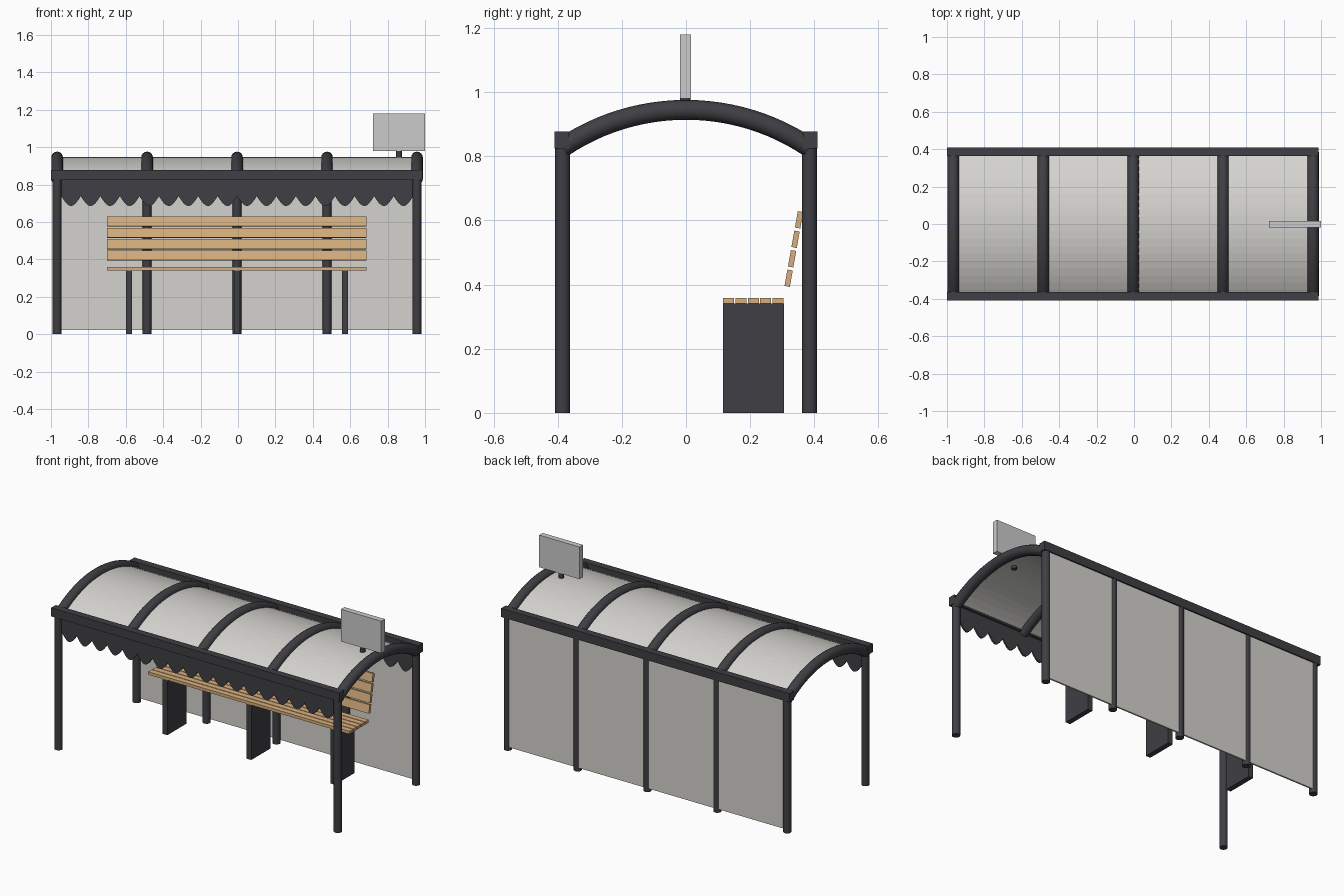
import bpy, bmesh, math

if "Cube" in bpy.data.objects:
    bpy.data.objects.remove(bpy.data.objects["Cube"])

def mat(name, rgb):
    m = bpy.data.materials.new(name)
    m.diffuse_color = (*rgb, 1)
    m.use_nodes = True
    m.node_tree.nodes["Principled BSDF"].inputs["Base Color"].default_value = m.diffuse_color
    return m

DARK = mat("dark_metal", (0.05, 0.05, 0.058))
WOOD = mat("wood", (0.68, 0.43, 0.21))
PANEL = mat("panel", (0.66, 0.65, 0.62))
CX = -0.005                      # centre of the shelter frame
POSTS = [CX + 0.481 * i for i in (-2, -1, 0, 1, 2)]
R, CZ = 0.69, 0.255              # roof arc radius and centre height

def finish(name, bm, m, smooth=False):
    bmesh.ops.recalc_face_normals(bm, faces=bm.faces)
    me = bpy.data.meshes.new(name)
    bm.to_mesh(me)
    bm.free()
    ob = bpy.data.objects.new(name, me)
    bpy.context.collection.objects.link(ob)
    if m:
        me.materials.append(m)
    if smooth:
        bpy.ops.object.select_all(action='DESELECT')
        ob.select_set(True)
        bpy.context.view_layer.objects.active = ob
        bpy.ops.object.shade_smooth_by_angle(angle=math.radians(40))
    return ob

def box(name, x0, x1, y0, y1, z0, z1, m, tilt=0):
    bm = bmesh.new()
    bmesh.ops.create_cube(bm, size=1)
    for v in bm.verts:
        v.co = (v.co.x * (x1 - x0), v.co.y * (y1 - y0), v.co.z * (z1 - z0))
    ob = finish(name, bm, m)
    ob.location = ((x0 + x1) / 2, (y0 + y1) / 2, (z0 + z1) / 2)
    ob.rotation_euler.x = tilt
    return ob

def rod(name, x, y, z0, z1, r, m):
    bm = bmesh.new()
    bmesh.ops.create_cone(bm, cap_ends=True, segments=16, radius1=r, radius2=r, depth=z1 - z0)
    ob = finish(name, bm, m, True)
    ob.location = (x, y, (z0 + z1) / 2)
    return ob

def arc(half, n, r=R):
    a = math.asin(half / R)
    return [(r * math.sin(t), CZ + r * math.cos(t)) for t in (-a + 2 * a * i / n for i in range(n + 1))]

def prism(name, pts, axis, c0, c1, m):
    """Extrude a strip of (top, bottom) point pairs along one axis."""
    put = (lambda p, c: (c, p[0], p[1])) if axis == 'x' else (lambda p, c: (p[0], c, p[1]))
    bm = bmesh.new()
    rings = [[bm.verts.new(put(p, c)) for p, c in ((a, c0), (a, c1), (b, c1), (b, c0))] for a, b in pts]
    for s, t in zip(rings, rings[1:]):
        for k in range(4):
            bm.faces.new((s[k], s[(k + 1) % 4], t[(k + 1) % 4], t[k]))
    bm.faces.new(rings[0])
    bm.faces.new(rings[-1])
    return finish(name, bm, m)

# posts: five at the back, two at the front
for i, x in enumerate(POSTS):
    rod(f"back_post_{i}", x, 0.385, 0, 0.85, 0.0235, DARK)
    if i in (0, 4):
        rod(f"front_post_{i}", x, -0.385, 0, 0.85, 0.0235, DARK)

# arched tubular ribs
for i, x in enumerate(POSTS):
    bm = bmesh.new()
    rings = []
    for y, z in arc(0.385, 24):
        ny, nz = y / R, (z - CZ) / R
        ring = []
        for k in range(16):
            t = 2 * math.pi * k / 16
            d = 0.031 * math.sin(t)
            ring.append(bm.verts.new((x + 0.031 * math.cos(t), y + ny * d, z + nz * d)))
        rings.append(ring)
    for s, t in zip(rings, rings[1:]):
        for k in range(16):
            bm.faces.new((s[k], s[(k + 1) % 16], t[(k + 1) % 16], t[k]))
    bm.faces.new(rings[0])
    bm.faces.new(rings[-1])
    finish(f"roof_rib_{i}", bm, DARK, True)

# eaves beams and scalloped valances, front and back
N, SUB, X0, X1 = 18, 8, -0.945, 0.937
edge = []
for i in range(N * SUB + 1):
    x = X0 + (X1 - X0) * i / (N * SUB)
    edge.append(((x, 0.83), (x, 0.738 - 0.053 * abs(math.sin(math.pi * i / SUB)))))
for side, s in (("front", -1), ("back", 1)):
    box(f"{side}_beam", -1, 0.987, s * 0.387 - 0.0225, s * 0.387 + 0.0225, 0.824, 0.878, DARK)
    prism(f"{side}_valance", edge, 'y', s * 0.383 - 0.005, s * 0.383 + 0.005, DARK)

# curved roof sheet and back wall
prism("roof_sheet", list(zip(arc(0.38, 20, R + 0.003), arc(0.38, 20, R - 0.005))),
      'x', POSTS[0], POSTS[4], PANEL)
box("back_wall", POSTS[0], POSTS[4], 0.391, 0.401, 0.022, 0.835, PANEL)

# bench: legs, seat slats, tilted backrest slats
for i, x in enumerate((-0.583, CX, 0.572)):
    box(f"bench_leg_{i}", x - 0.016, x + 0.016, 0.115, 0.305, 0, 0.341, DARK)
for i in range(5):
    y = 0.116 + 0.0385 * i
    box(f"seat_slat_{i}", -0.7, 0.686, y, y + 0.034, 0.341, 0.359, WOOD)
for i in range(4):
    y, z = 0.32 + 0.0108 * i, 0.42 + 0.0607 * i
    box(f"backrest_slat_{i}", -0.7, 0.686, y - 0.0085, y + 0.0085, z - 0.026, z + 0.026,
        WOOD, -math.radians(10))

# blank sign board on a short stem
box("sign_board", 0.722, 1.0, -0.019, 0.016, 0.98, 1.18, None)
rod("sign_stem", 0.86, -0.002, 0.925, 0.985, 0.016, DARK)
